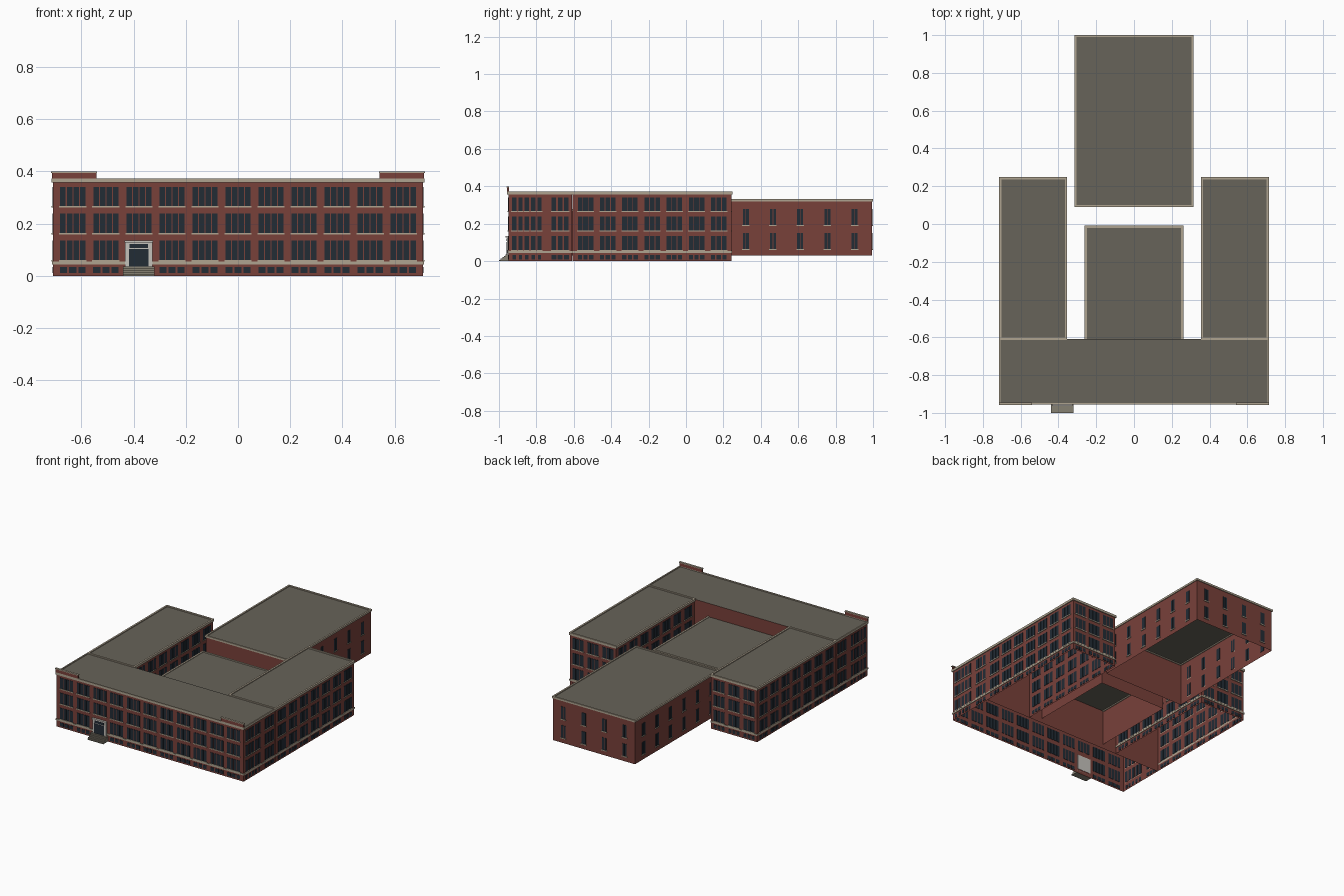
import bpy
import bmesh
from mathutils import Matrix, Vector

cube = bpy.data.objects.get("Cube")
if cube:
    bpy.data.objects.remove(cube, do_unlink=True)


def material(name, rgb):
    m = bpy.data.materials.new(name)
    m.use_nodes = True
    m.diffuse_color = (*rgb, 1)
    m.node_tree.nodes["Principled BSDF"].inputs["Base Color"].default_value = (*rgb, 1)
    return m


BRICK = material("red brick", (0.19, 0.052, 0.042))
ROOF = material("grey roof", (0.135, 0.125, 0.10))
GLASS = material("dark glass", (0.016, 0.025, 0.036))
TRIM = material("pale stone trim", (0.43, 0.37, 0.28))
WHITE = material("white door surround", (0.56, 0.54, 0.50))
STEP = material("step stone", (0.24, 0.22, 0.17))


def add_box(bm, x, y, z):
    """Box from (min, max) pairs; returns its faces."""
    lo, hi = Vector((x[0], y[0], z[0])), Vector((x[1], y[1], z[1]))
    mat = Matrix.Translation((lo + hi) / 2) @ Matrix.Diagonal((*(hi - lo), 1))
    verts = bmesh.ops.create_cube(bm, size=1, matrix=mat)["verts"]
    return list({f for v in verts for f in v.link_faces})


def finish(name, bm, *mats):
    me = bpy.data.meshes.new(name)
    bm.to_mesh(me)
    bm.free()
    for m in mats:
        me.materials.append(m)
    ob = bpy.data.objects.new(name, me)
    bpy.context.scene.collection.objects.link(ob)
    return ob


def shell(name, x, y, z):
    """Brick walls under a flat roof, open below."""
    bm = bmesh.new()
    faces = add_box(bm, x, y, z)
    for f in faces:
        f.material_index = int(f.normal.z > 0.5)
    bmesh.ops.delete(bm, geom=[f for f in faces if f.normal.z < -0.5], context="FACES")
    finish(name, bm, BRICK, ROOF)


def on_wall(bm, wall, c, w, z, back, out):
    """Plate on a wall = (running axis, position, outward sign)."""
    axis, pos, sign = wall
    depth = sorted((pos - back * sign, pos + out * sign))
    run = (c - w / 2, c + w / 2)
    if axis == "x":
        add_box(bm, run, depth, z)
    else:
        add_box(bm, depth, run, z)


def ring(bm, x, y, z, sides, out=0.006, inside=0.006):
    """Trim strips around a footprint on the chosen sides."""
    xo, yo = (x[0] - out, x[1] + out), (y[0] - out, y[1] + out)
    if "S" in sides:
        add_box(bm, xo, (yo[0], y[0] + inside), z)
    if "N" in sides:
        add_box(bm, xo, (y[1] - inside, yo[1]), z)
    if "W" in sides:
        add_box(bm, (xo[0], x[0] + inside), yo, z)
    if "E" in sides:
        add_box(bm, (x[1] - inside, xo[1]), yo, z)


FLOORS = [(0.06, 0.135), (0.165, 0.238), (0.268, 0.341)]
BASEMENT = (0.01, 0.034)
glass, sills = bmesh.new(), bmesh.new()


def bays(wall, centres, panes, width, gap=0.004, floors=FLOORS, basement=True):
    """Grouped panes with a sill on every floor, small windows below."""
    pitch = (width + gap) / panes
    for c in centres:
        for z in floors:
            for i in range(panes):
                on_wall(glass, wall, c + (i - (panes - 1) / 2) * pitch,
                        pitch - gap, z, 0.002, 0.002)
            on_wall(sills, wall, c, width + 0.008, (z[0] - 0.006, z[0]), 0, 0.005)
        if basement:
            n = min(panes, 3)
            for i in range(n):
                on_wall(glass, wall, c + (i - (n - 1) / 2) * (width + 0.008) / n,
                        width / n - 0.005, BASEMENT, 0.002, 0.002)


# Footprints
BAR_X, BAR_Y = (-0.708, 0.708), (-0.95, -0.61)
WING_Y = (-0.608, 0.242)
MID_X, MID_Y = (-0.255, 0.255), (-0.612, -0.015)
REAR_X, REAR_Y = (-0.31, 0.31), (0.095, 0.995)
TOP = 0.367
CORNICE = (0.357, 0.373)
BAND = (0.044, 0.054)
trim = bmesh.new()

# Front range
shell("front_range", BAR_X, BAR_Y, (0, TOP))
ring(trim, BAR_X, BAR_Y, CORNICE, "SEW", inside=0.002)
ring(trim, BAR_X, BAR_Y, BAND, "SEW", out=0.004, inside=0)
front = ("x", BAR_Y[0], -1)
front_centres = [0.1265 * k for k in range(-5, 6)]
bays(front, [c for k, c in enumerate(front_centres) if k != 2], 4, 0.096)
bays(front, [front_centres[2]], 4, 0.096, floors=FLOORS[1:], basement=False)
for s in (-1, 1):
    side = ("y", s * BAR_X[1], s)
    bays(side, [-0.919 + 0.034 * i for i in range(5)], 1, 0.023)
    bays(side, [-0.673], 3, 0.092, gap=0.009)

# Two rear wings
for s, name in ((-1, "right_wing"), (1, "left_wing")):
    x = tuple(sorted((s * 0.36, s * 0.708)))
    shell(name, x, WING_Y, (0, TOP))
    ring(trim, x, WING_Y, CORNICE, "SNEW")
    ring(trim, x, WING_Y, BAND, "NEW", out=0.004, inside=0)
    centres = [-0.537 + 0.1187 * i for i in range(7)]
    bays(("y", s * 0.708, s), centres, 3, 0.083)
    bays(("y", s * 0.36, -s), centres, 3, 0.083)
    bays(("x", WING_Y[1], 1), [s * (0.534 + d) for d in (-0.114, 0, 0.114)], 3, 0.083)

# Low hall in the courtyard
shell("courtyard_hall", MID_X, MID_Y, (0.03, 0.275))
ring(trim, MID_X, MID_Y, (0.268, 0.279), "NEW")

# Rear block
shell("rear_block", REAR_X, REAR_Y, (0.03, 0.325))
ring(trim, REAR_X, REAR_Y, (0.318, 0.331), "SNEW", out=0.005)
rear_floors = [(0.066, 0.15), (0.194, 0.278)]
for s in (-1, 1):
    bays(("y", s * REAR_X[1], s), [0.174 + 0.1455 * i for i in range(6)], 2, 0.032,
         gap=0.003, floors=rear_floors, basement=False)
bays(("x", REAR_Y[1], 1), [-0.232, -0.078, 0.078, 0.232], 2, 0.032,
     gap=0.003, floors=rear_floors, basement=False)

# Corner parapets with stone caps
parapets = bmesh.new()
for s in (-1, 1):
    px = tuple(sorted((s * 0.542, s * 0.712)))
    add_box(parapets, px, (-0.957, -0.947), (0.373, 0.394))
    add_box(trim, (px[0] - 0.003, px[1] + 0.003), (-0.959, -0.945), (0.394, 0.4))
finish("corner_parapets", parapets, BRICK)

# Entrance: surround, door, transom and steps
DOOR_X = -0.38
door_wall = ("x", BAR_Y[0], -1)
surround = bmesh.new()
on_wall(surround, door_wall, DOOR_X, 0.104, (0.03, 0.133), 0.002, 0.008)
on_wall(surround, door_wall, DOOR_X, 0.11, (0.127, 0.135), 0, 0.014)
finish("door_surround", surround, WHITE)
on_wall(glass, door_wall, DOOR_X, 0.076, (0.036, 0.102), 0, 0.01)
on_wall(glass, door_wall, DOOR_X, 0.07, (0.107, 0.122), 0, 0.01)
steps = bmesh.new()
for i in range(5):
    add_box(steps, (DOOR_X - 0.06, DOOR_X + 0.06),
            (-1.0 + 0.009 * i, -0.95), (0.007 * i, 0.007 * (i + 1)))
finish("entrance_steps", steps, STEP)

finish("window_panes", glass, GLASS)
finish("window_sills", sills, TRIM)
finish("cornices_and_bands", trim, TRIM)
